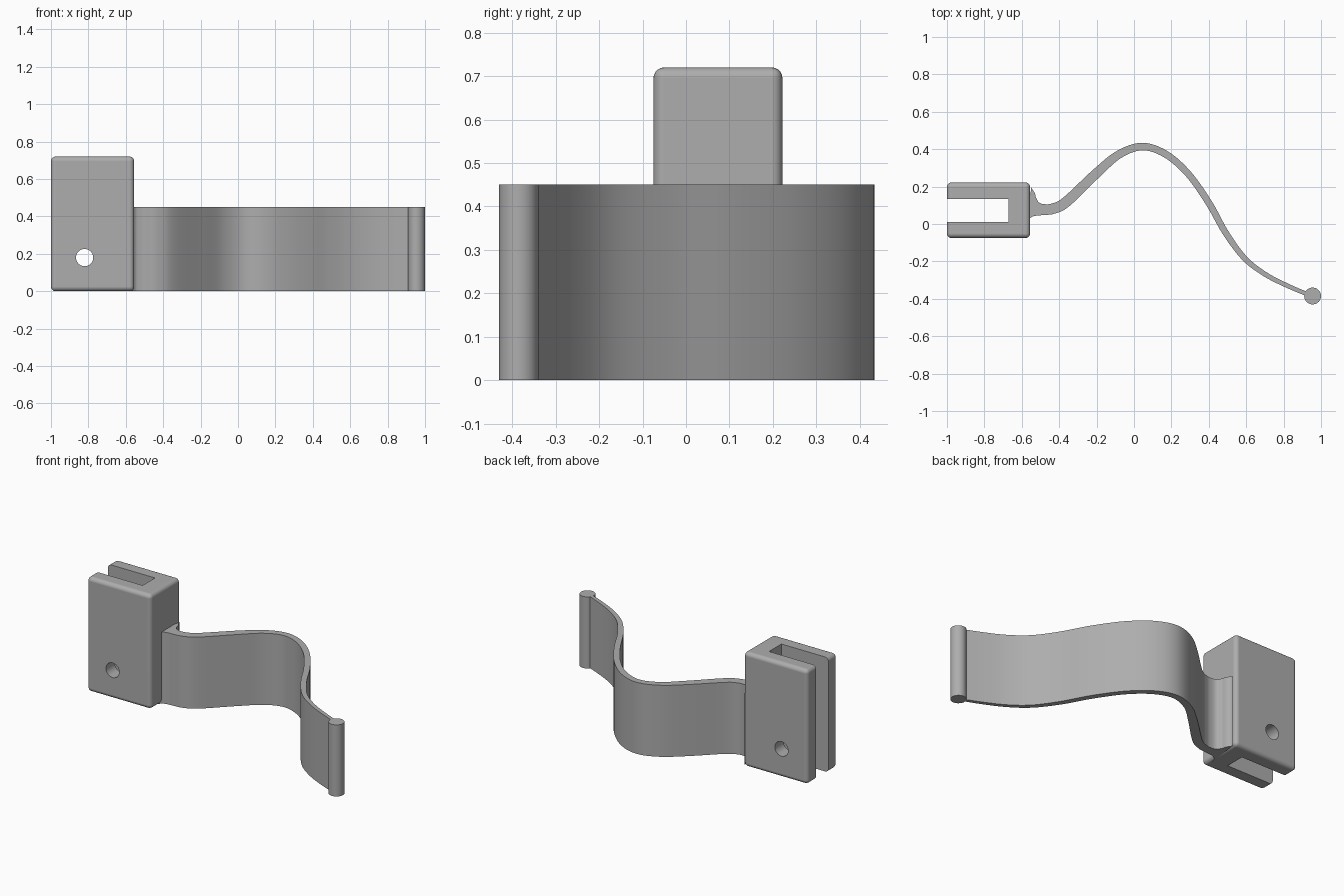
import bpy, bmesh, math
from mathutils import Vector

if "Cube" in bpy.data.objects:
    bpy.data.objects.remove(bpy.data.objects["Cube"], do_unlink=True)

GREY = (0.42, 0.42, 0.42, 1)
grey = bpy.data.materials.new("plain grey")
grey.use_nodes = True
grey.diffuse_color = GREY
grey.node_tree.nodes["Principled BSDF"].inputs["Base Color"].default_value = GREY

ARM_HEIGHT = 0.45


def activate(obj):
    bpy.ops.object.select_all(action="DESELECT")
    obj.select_set(True)
    bpy.context.view_layer.objects.active = obj


def finish(obj, name):
    obj.name = obj.data.name = name
    obj.data.materials.clear()
    obj.data.materials.append(grey)
    activate(obj)
    bpy.ops.object.shade_smooth_by_angle(angle=math.radians(35))


def box(low, high):
    low, high = Vector(low), Vector(high)
    bpy.ops.mesh.primitive_cube_add(size=1, location=(low + high) / 2)
    obj = bpy.context.object
    obj.scale = high - low
    bpy.ops.object.transform_apply(location=True, rotation=True, scale=True)
    return obj


def cut(target, cutter):
    cutter.hide_render = True
    mod = target.modifiers.new("cut", "BOOLEAN")
    mod.operation, mod.solver, mod.object = "DIFFERENCE", "EXACT", cutter
    activate(target)
    bpy.ops.object.modifier_apply(modifier=mod.name)
    bpy.data.objects.remove(cutter, do_unlink=True)


# Clamp block: rounded box with an open slot and a cross hole
block = box((-1, -0.075, 0), (-0.555, 0.222, 0.72))
bevel = block.modifiers.new("round", "BEVEL")
bevel.width, bevel.segments = 0.025, 5
activate(block)
bpy.ops.object.modifier_apply(modifier=bevel.name)
cut(block, box((-1.2, 0.012, -0.2), (-0.672, 0.135, 1)))
bpy.ops.mesh.primitive_cylinder_add(vertices=40, radius=0.046, depth=1,
                                    location=(-0.82, 0, 0.18),
                                    rotation=(math.pi / 2, 0, 0))
cut(block, bpy.context.object)
finish(block, "clamp_block")
weighted = block.modifiers.new("flat face normals", "WEIGHTED_NORMAL")
weighted.keep_sharp = True

# Spring arm: centre line x, y and half thickness, flared at the block
STATIONS = [
    (-0.565, 0.092, 0.11), (-0.553, 0.09, 0.085), (-0.538, 0.086, 0.055),
    (-0.515, 0.08, 0.036), (-0.48, 0.077, 0.029), (-0.43, 0.083, 0.028),
    (-0.36, 0.12, 0.028), (-0.2, 0.272, 0.026), (-0.08, 0.372, 0.022),
    (0.045, 0.414, 0.02), (0.17, 0.373, 0.019), (0.29, 0.268, 0.018),
    (0.4, 0.113, 0.018), (0.49, -0.047, 0.017), (0.59, -0.182, 0.015),
    (0.7, -0.268, 0.013), (0.82, -0.33, 0.012), (0.95, -0.385, 0.011),
]


def smooth_path(points, steps=6):
    pts = [Vector(p) for p in points]
    pts = [2 * pts[0] - pts[1]] + pts + [2 * pts[-1] - pts[-2]]
    path = []
    for a, b, c, d in zip(pts, pts[1:], pts[2:], pts[3:]):
        for i in range(steps):
            t = i / steps
            path.append(b + (c - a) * t / 2 + (2 * a - 5 * b + 4 * c - d) * t**2 / 2
                        + (3 * b - a - 3 * c + d) * t**3 / 2)
    return path + [pts[-2]]


path = smooth_path(STATIONS)
upper, lower = [], []
for i, p in enumerate(path):
    along = path[min(i + 1, len(path) - 1)] - path[max(i - 1, 0)]
    side = Vector((-along.y, along.x, 0)).normalized() * p.z
    centre = Vector((p.x, p.y, 0))
    upper.append(centre + side)
    lower.append(centre - side)

bm = bmesh.new()
base = bm.faces.new([bm.verts.new(v) for v in lower + upper[::-1]])
raised = bmesh.ops.extrude_face_region(bm, geom=[base], use_keep_orig=True)
top_verts = [v for v in raised["geom"] if isinstance(v, bmesh.types.BMVert)]
bmesh.ops.translate(bm, verts=top_verts, vec=(0, 0, ARM_HEIGHT))
bmesh.ops.recalc_face_normals(bm, faces=bm.faces)
mesh = bpy.data.meshes.new("spring_arm")
bm.to_mesh(mesh)
bm.free()
arm = bpy.data.objects.new("spring_arm", mesh)
bpy.context.collection.objects.link(arm)
finish(arm, "spring_arm")

# Round bead along the free end of the arm
bpy.ops.mesh.primitive_cylinder_add(vertices=48, radius=0.045, depth=ARM_HEIGHT,
                                    location=(0.955, -0.385, ARM_HEIGHT / 2))
finish(bpy.context.object, "end_bead")
